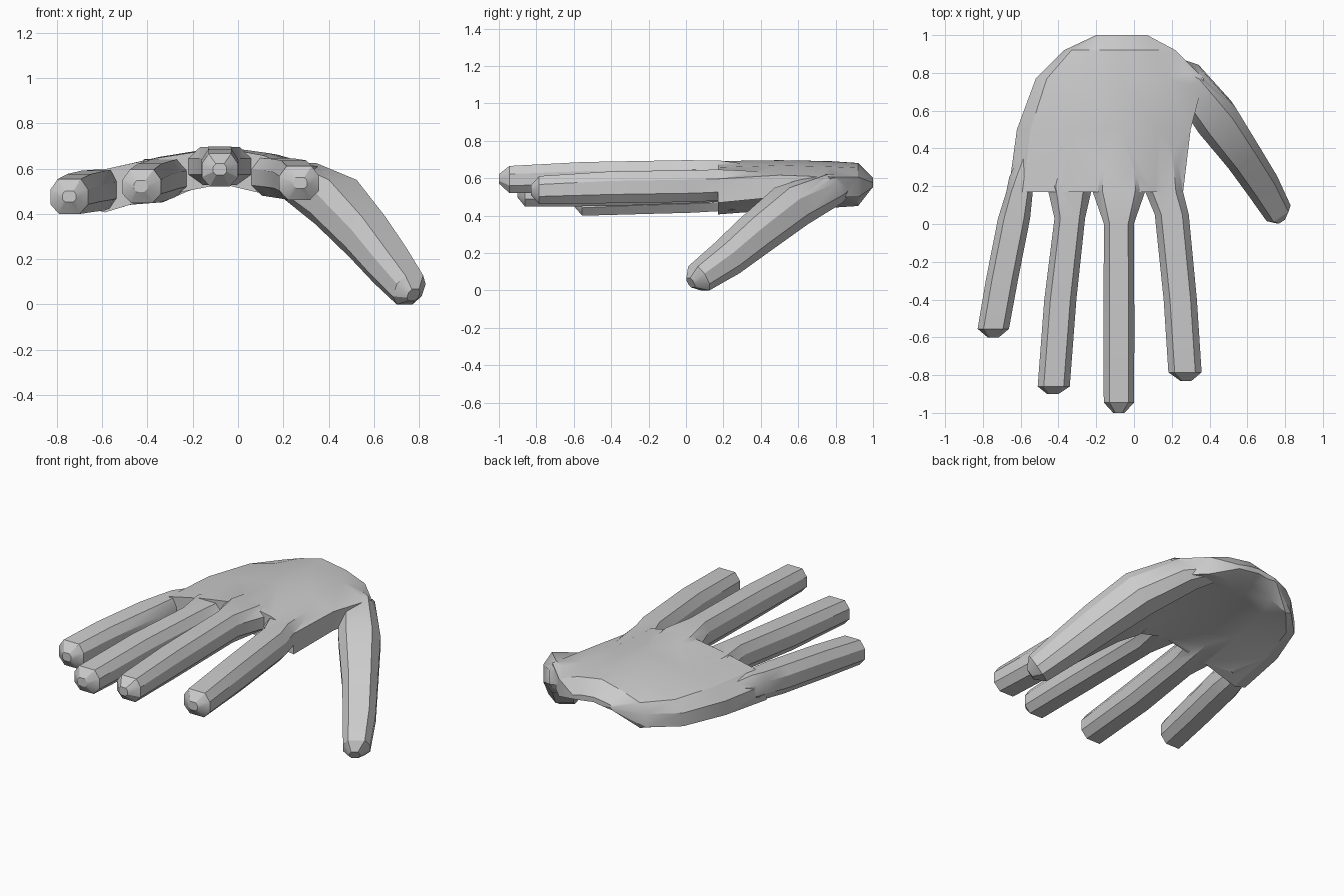
import bpy, bmesh
from mathutils import Vector

if "Cube" in bpy.data.objects:
    bpy.data.objects.remove(bpy.data.objects["Cube"])

# Unit cross-section of a digit: flat back, bevelled sides
SECTION = [(-.62, 1), (.62, 1), (1, .4), (1, -.45), (.55, -1), (-.55, -1), (-1, -.45), (-1, .4)]
X, Z = Vector((1, 0, 0)), Vector((0, 0, 1))


def loft(name, rings):
    """Skin a closed solid over rings with equal point counts."""
    bm = bmesh.new()
    loops = [[bm.verts.new(p) for p in ring] for ring in rings]
    n = len(loops[0])
    for a, b in zip(loops, loops[1:]):
        for i in range(n):
            j = (i + 1) % n
            bm.faces.new((a[i], a[j], b[j], b[i]))
    # end caps as strips of quads across the section
    for ring in (loops[0], loops[-1]):
        for i in range(n // 2 - 1):
            bm.faces.new((ring[i], ring[i + 1], ring[n - 2 - i], ring[n - 1 - i]))
    bmesh.ops.triangulate(bm, faces=bm.faces)
    bmesh.ops.recalc_face_normals(bm, faces=bm.faces)
    if bm.calc_volume(signed=True) < 0:
        bmesh.ops.reverse_faces(bm, faces=bm.faces)
    mesh = bpy.data.meshes.new(name)
    bm.to_mesh(mesh)
    bm.free()
    ob = bpy.data.objects.new(name, mesh)
    bpy.context.collection.objects.link(ob)
    return ob


def digit(name, stations, side=X, up=Z):
    """Loft the digit section along stations (x, y, z, half width, half height)."""
    return loft(name, [[Vector((x, y, z)) + side * (u * w) + up * (v * h) for u, v in SECTION]
                       for x, y, z, w, h in stations])


# Palm: arched back and cupped underside
# each row: y, x left, x right, crown z, left z, right z, thickness
palm_rows = [
    (.17, -.665, .26, .705, .56, .61, .16),
    (.50, -.62, .30, .71, .57, .63, .145),
    (.77, -.52, .37, .705, .57, .62, .135),
    (.92, -.37, .22, .695, .58, .62, .135),
    (1.0, -.20, .07, .615, .59, .59, .03),
]
rings = []
for y, xl, xr, zc, zl, zr, t in palm_rows:
    xc = -.07
    top = [(xl, zl - t * .15), (xl * .87 + xc * .13, zl + (zc - zl) * .35),
           (xl * .5 + xc * .5, zl + (zc - zl) * .68), (xc, zc),
           (xr * .55 + xc * .45, zr + (zc - zr) * .65), (xr, zr)]
    low = [(xr, zr - t * .8), (xr * .55 + xc * .45, zr + (zc - zr) * .55 - t),
           (xc, zc - t), (xl * .5 + xc * .5, zl + (zc - zl) * .6 - t),
           (xl * .87 + xc * .13, zl + .02 - t), (xl, zl - t * .75)]
    rings.append([Vector((x, y, z)) for x, z in top + low])
hand = loft("hand", rings)

# Four fingers, tip to root
parts = [
    digit("index_finger", [(.275, -.83, .55, .03, .025), (.27, -.785, .55, .088, .075),
          (.245, -.4, .565, .088, .085), (.2, .05, .572, .09, .085),
          (.16, .17, .577, .1, .083), (.14, .4, .6, .1, .05)]),
    digit("middle_finger", [(-.08, -1, .61, .03, .025), (-.08, -.945, .607, .08, .072),
          (-.08, -.55, .618, .082, .082), (-.08, 0, .625, .079, .085),
          (-.08, .18, .625, .142, .083), (-.08, .4, .63, .12, .05)]),
    digit("ring_finger", [(-.43, -.9, .535, .03, .025), (-.425, -.86, .535, .085, .074),
          (-.39, -.4, .55, .085, .085), (-.34, .03, .565, .081, .085),
          (-.34, .2, .572, .12, .083), (-.32, .4, .585, .09, .05)]),
    digit("little_finger", [(-.745, -.6, .49, .03, .025), (-.745, -.555, .49, .083, .077),
          (-.7, -.3, .505, .085, .085), (-.635, .03, .517, .085, .088),
          (-.606, .17, .522, .07, .085), (-.56, .25, .527, .1, .083), (-.52, .42, .535, .06, .05)]),
]

# Thumb: dropped forward and outward from the wrist
axis = Vector((.33, -.5, -.36)).normalized()
side = axis.cross(Z).normalized()
parts.append(digit("thumb", [(.775, .025, .055, .03, .03), (.757, .07, .078, .076, .075),
             (.67, .22, .185, .092, .092), (.57, .37, .31, .1, .105), (.43, .565, .465, .118, .115),
             (.27, .77, .56, .1, .09), (.1, .87, .6, .06, .04)], side, side.cross(axis)))

# Merge the digits into the palm; a part that cannot be merged is simply joined
bpy.context.view_layer.objects.active = hand
for part in parts:
    bpy.context.view_layer.update()
    before = hand.data.copy()
    mod = hand.modifiers.new("join", "BOOLEAN")
    mod.operation = "UNION"
    mod.solver = "EXACT"
    mod.use_self = True
    mod.object = part
    bpy.ops.object.modifier_apply(modifier=mod.name)
    if len(hand.data.vertices) < len(before.vertices):
        bm = bmesh.new()
        bm.from_mesh(before)
        bm.from_mesh(part.data)
        bm.to_mesh(hand.data)
        bm.free()
    bpy.data.objects.remove(part)

# Rest on the ground and soften the gentle edges
low = min(v.co.z for v in hand.data.vertices)
for v in hand.data.vertices:
    v.co.z -= low
hand.select_set(True)
bpy.ops.object.shade_smooth_by_angle(angle=0.52)
